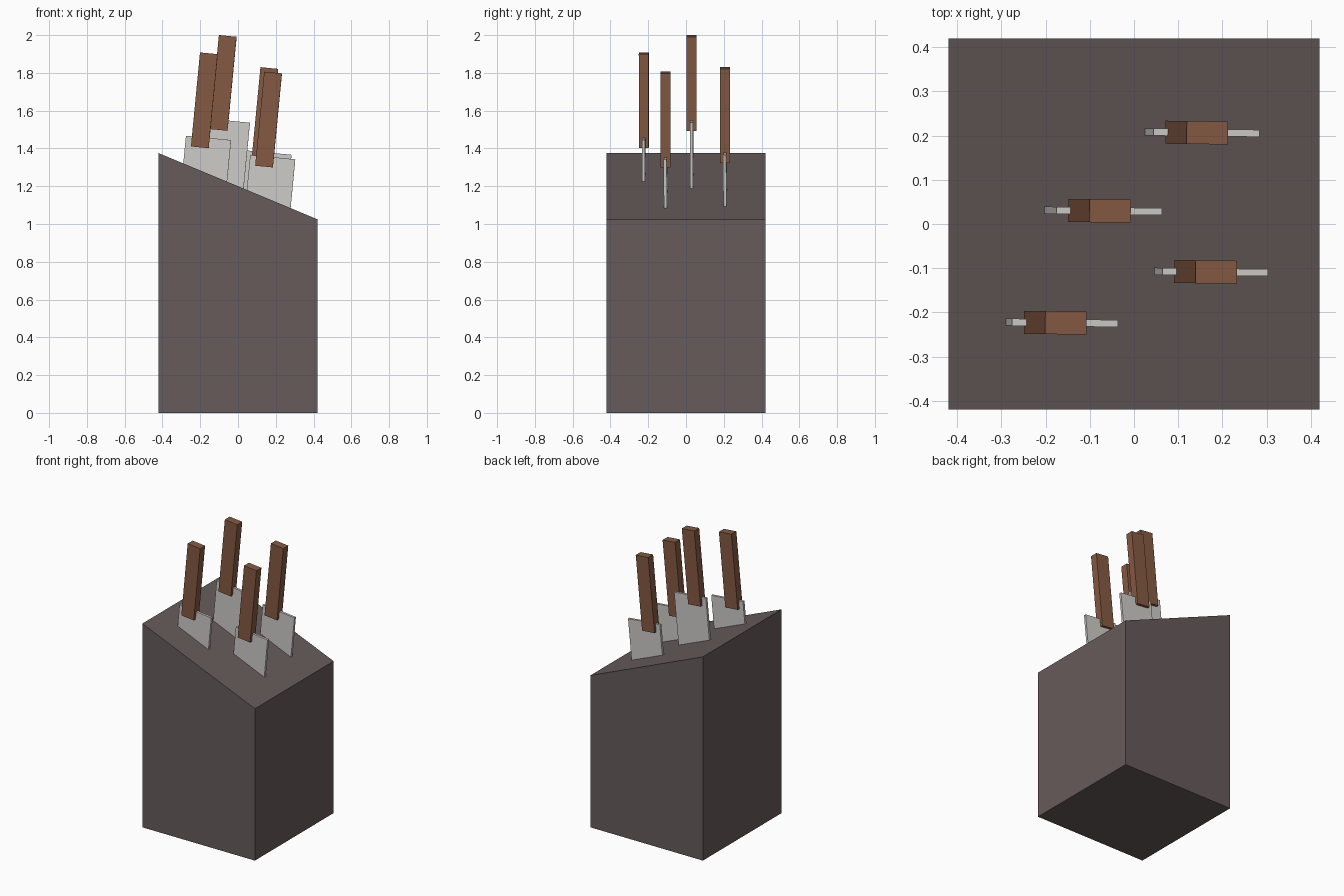
import bpy
import bmesh
from math import radians
from mathutils import Matrix, Vector

if "Cube" in bpy.data.objects:
    bpy.data.objects.remove(bpy.data.objects["Cube"])


def material(name, rgb):
    mat = bpy.data.materials.new(name)
    mat.diffuse_color = (*rgb, 1)
    mat.use_nodes = True
    mat.node_tree.nodes["Principled BSDF"].inputs["Base Color"].default_value = mat.diffuse_color
    return mat


dark_wood = material("dark wood", (0.135, 0.104, 0.104))
brown_wood = material("brown wood", (0.235, 0.102, 0.055))
steel = material("steel", (0.61, 0.60, 0.58))


def box(name, low, high, mat, matrix=Matrix()):
    """Box between two corners, then placed by a matrix."""
    bm = bmesh.new()
    bmesh.ops.create_cube(bm, size=1)
    low, high = Vector(low), Vector(high)
    for v in bm.verts:
        v.co = Vector(low[i] + (v.co[i] + 0.5) * (high[i] - low[i]) for i in range(3))
    mesh = bpy.data.meshes.new(name)
    bm.to_mesh(mesh)
    bm.free()
    mesh.materials.append(mat)
    obj = bpy.data.objects.new(name, mesh)
    obj.matrix_world = matrix
    bpy.context.collection.objects.link(obj)
    return obj


# Block with a top that slopes down towards +x
block = box("block", (-0.42, -0.42, 0), (0.42, 0.42, 1.2), dark_wood)
for v in block.data.vertices:
    if v.co.z > 0.5:
        v.co.z = 1.375 if v.co.x < 0 else 1.025

# Knives: position of each handle's lower end
lean = Matrix.Rotation(radians(-0.7), 4, 'Z') @ Matrix.Rotation(radians(5.5), 4, 'Y')
knives = [(-0.202, -0.223, 1.406), (0.138, -0.108, 1.304),
          (-0.102, 0.030, 1.498), (0.118, 0.207, 1.328)]
for i, pos in enumerate(knives, 1):
    place = Matrix.Translation(pos) @ lean
    box(f"handle_{i}", (-0.047, -0.026, 0), (0.047, 0.026, 0.5), brown_wood, place)
    box(f"blade_{i}", (-0.079, -0.008, -0.6), (0.161, 0.008, 0.054), steel, place)
